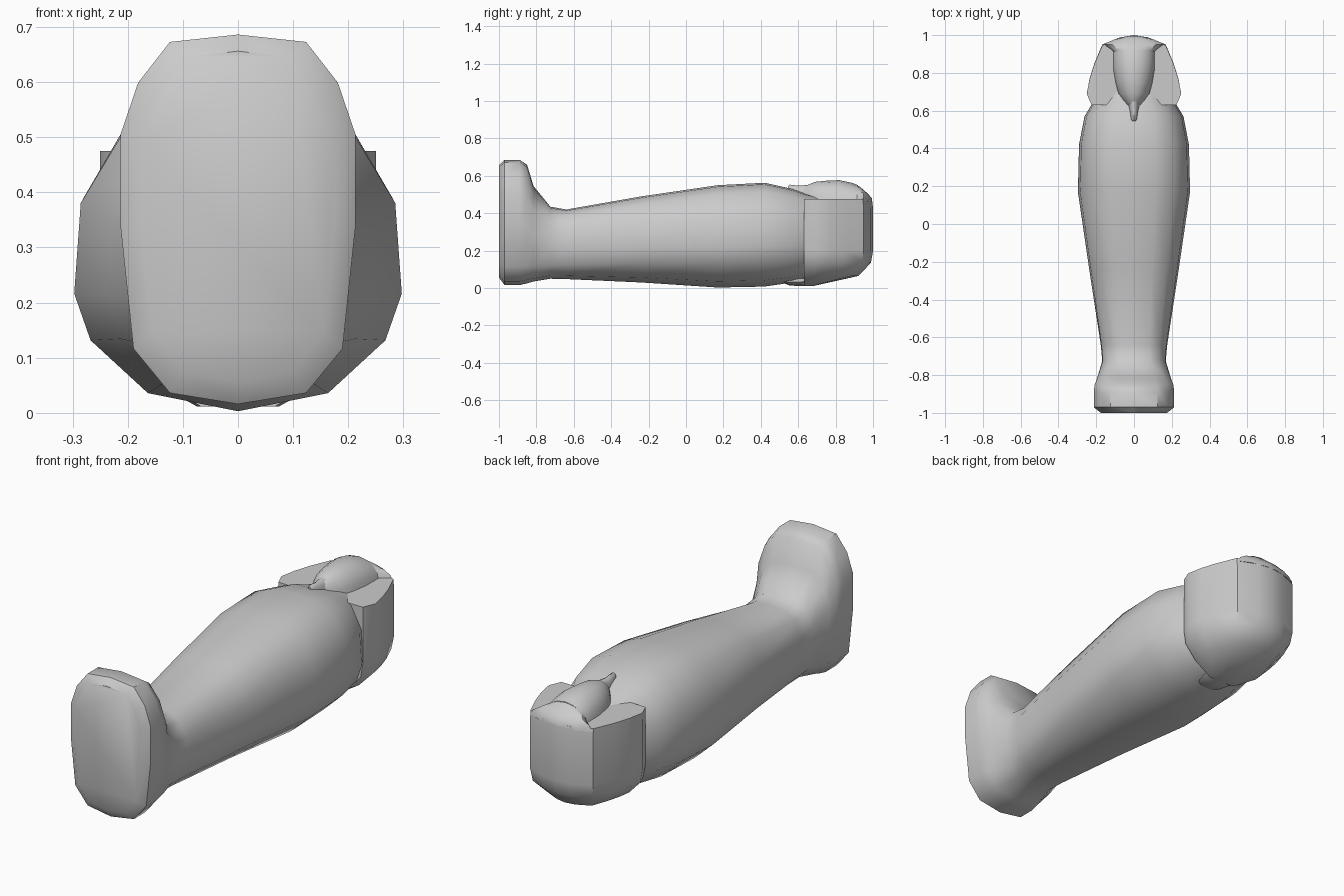
import bpy, math

if "Cube" in bpy.data.objects:
    bpy.data.objects.remove(bpy.data.objects["Cube"])


def loft(name, rings, angle=44):
    """Skin a list of closed rings with equal point counts and cap both ends."""
    n = len(rings[0])
    verts = [p for r in rings for p in r]
    faces = [(i * n + j, i * n + (j + 1) % n, (i + 1) * n + (j + 1) % n, (i + 1) * n + j)
             for i in range(len(rings) - 1) for j in range(n)]
    faces += [tuple(reversed(range(n))), tuple(range(len(verts) - n, len(verts)))]
    me = bpy.data.meshes.new(name)
    me.from_pydata(verts, [], faces)
    ob = bpy.data.objects.new(name, me)
    bpy.context.collection.objects.link(ob)
    bpy.context.view_layer.objects.active = ob
    ob.select_set(True)
    bpy.ops.object.mode_set(mode='EDIT')
    bpy.ops.mesh.select_all(action='SELECT')
    bpy.ops.mesh.normals_make_consistent(inside=False)
    bpy.ops.object.mode_set(mode='OBJECT')
    bpy.ops.object.shade_smooth_by_angle(angle=math.radians(angle))
    ob.select_set(False)
    return ob


def mirror(half):
    """Close a half outline that starts and ends on x = 0."""
    return half + [(-x, v) for x, v in reversed(half[1:-1])]


# Wrapped body: foot outline blends to chest outline along y
FOOT = [(0, 0), (.58, .03), (.89, .15), (1, .48), (1, .73), (.85, .87), (.58, .98), (0, 1)]
CHEST = [(0, 0), (.55, .06), (.9, .235), (1, .39), (.96, .69), (.71, .915), (.38, .985), (0, 1)]
# y, half width, bottom z, top z, blend
body = [(-1, .175, .056, .656, 0), (-.97, .213, .016, .686, 0), (-.89, .213, .016, .686, 0),
        (-.85, .208, .025, .66, 0), (-.815, .195, .035, .545, .1), (-.725, .168, .05, .435, .4),
        (-.64, .176, .048, .42, .6), (-.24, .237, .03, .49, .9), (.17, .297, .003, .55, 1),
        (.42, .291, .008, .563, 1), (.57, .262, .03, .53, 1), (.64, .22, .05, .505, 1),
        (.76, .17, .1, .475, 1)]
rings = []
for y, w, zb, zt, b in body:
    half = [((f[0] * (1 - b) + c[0] * b) * w, zb + (f[1] * (1 - b) + c[1] * b) * (zt - zb))
            for f, c in zip(FOOT, CHEST)]
    rings.append([(x, y, z) for x, z in mirror(half)])
loft("wrapped_body", rings)

# Headcloth: plan outline stacked in z, rounding in under the head
plan = mirror([(0, .63), (.225, .63), (.25, .69), (.235, .77), (.21, .85),
               (.168, .95), (.075, .988), (0, 1)])
layers = [(.475, 1, .985), (.43, 1, 1), (.2, 1, 1), (.135, .95, .97), (.065, .68, .79), (.012, .3, .15)]
loft("headcloth", [[(x * sx, .63 + (y - .63) * sy, z) for x, y in plan] for z, sx, sy in layers])


def dome(name, stations, segs=8):
    """Half-elliptical loft along y: (y, half width, base z, top z)."""
    arc = [(math.cos(math.pi * i / segs), math.sin(math.pi * i / segs)) for i in range(segs + 1)]
    return loft(name, [[(w * c, y, zb + (zt - zb) * s) for c, s in arc] for y, w, zb, zt in stations])


# Face with crown of the head behind it
dome("face", [(.61, .02, .46, .525), (.635, .045, .46, .545), (.69, .085, .46, .568), (.75, .1, .46, .574),
              (.82, .112, .46, .577), (.89, .113, .46, .562), (.92, .113, .46, .55)])
dome("crown", [(.9, .1, .46, .555), (.925, .125, .46, .545), (.95, .163, .46, .525),
               (.975, .11, .46, .502), (.995, .03, .46, .478)])

# Chin beard
dome("beard", [(.545, .012, .51, .545), (.555, .02, .5, .553), (.6, .025, .49, .547), (.66, .035, .49, .552)])

# Gathered tail of the headcloth under the neck
loft("headcloth_tail", [[(w * math.cos(a * math.pi / 4), y, zc + h * math.sin(a * math.pi / 4)) for a in range(8)]
                        for y, w, zc, h in [(.52, .04, .035, .008), (.55, .065, .033, .018),
                                            (.6, .08, .033, .023), (.66, .085, .035, .022)]])
